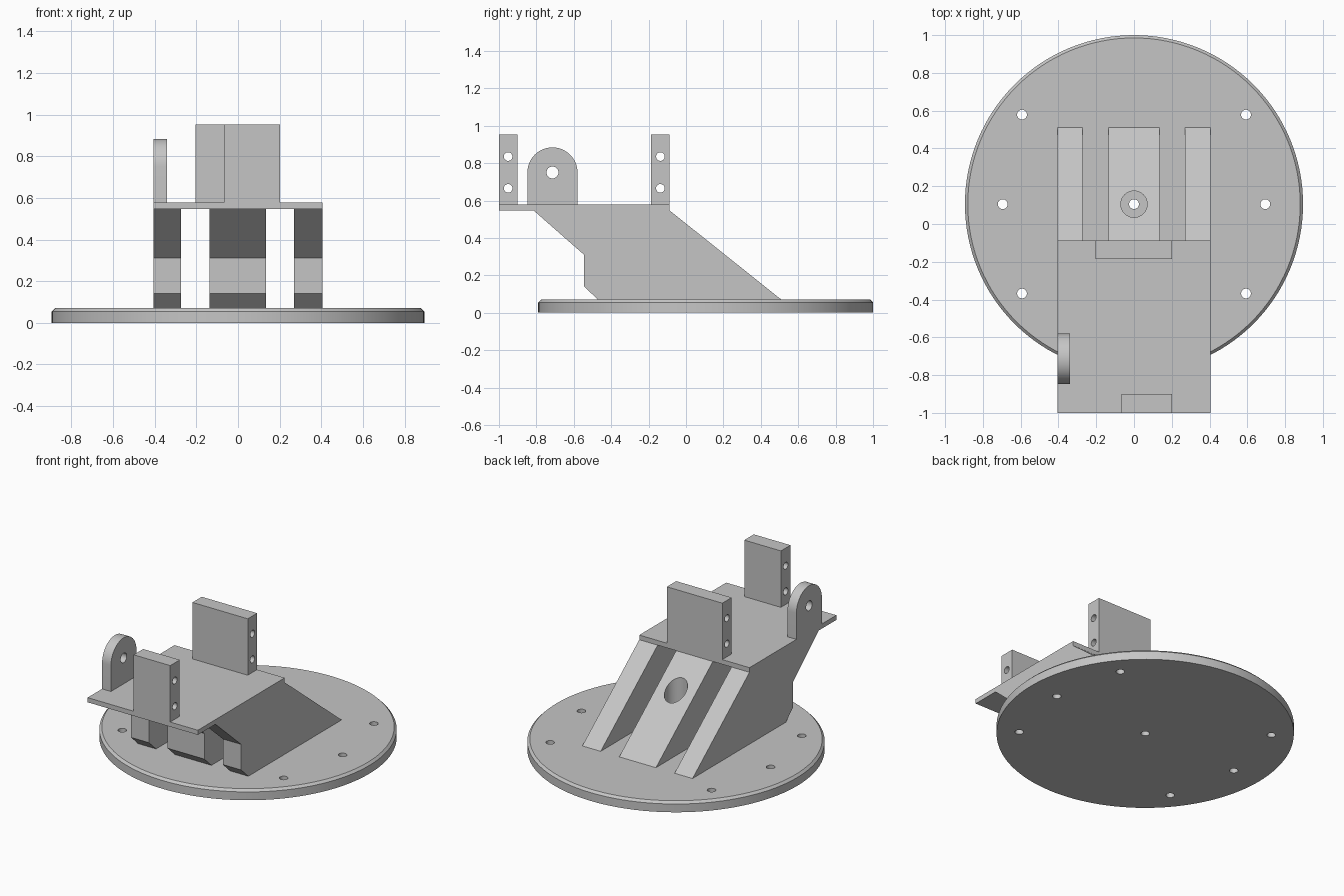
import bpy, bmesh, math
from mathutils import Matrix, Vector

cube = bpy.data.objects.get("Cube")
if cube:
    bpy.data.objects.remove(cube, do_unlink=True)

GREY = (0.56, 0.56, 0.56, 1)
grey = bpy.data.materials.new("light grey")
grey.use_nodes = True
grey.diffuse_color = GREY
grey.node_tree.nodes["Principled BSDF"].inputs["Base Color"].default_value = GREY

BASE_TOP, DECK_LOW, DECK_TOP = 0.07, 0.547, 0.578
AXIS_Y = 0.105            # centre of the round base
HALF = 0.405              # half width of the deck


def make(name, bm):
    bmesh.ops.recalc_face_normals(bm, faces=bm.faces)
    mesh = bpy.data.meshes.new(name)
    bm.to_mesh(mesh)
    bm.free()
    obj = bpy.data.objects.new(name, mesh)
    bpy.context.collection.objects.link(obj)
    mesh.materials.append(grey)
    return obj


def extrude_x(name, profile, x0, x1):
    """Extrude a (y, z) outline from x0 to x1."""
    bm = bmesh.new()
    face = bm.faces.new([bm.verts.new((x0, y, z)) for y, z in profile])
    side = bmesh.ops.extrude_face_region(bm, geom=[face])["geom"]
    bmesh.ops.translate(bm, vec=(x1 - x0, 0, 0),
                        verts=[v for v in side if isinstance(v, bmesh.types.BMVert)])
    return make(name, bm)


def box(name, x0, x1, y0, y1, z0, z1):
    return extrude_x(name, [(y0, z0), (y1, z0), (y1, z1), (y0, z1)], x0, x1)


def drill(obj, holes):
    """Cut round holes given as (centre, radius, length, axis)."""
    bm = bmesh.new()
    for centre, radius, length, axis in holes:
        turn = Matrix.Rotation(math.pi / 2, 4, "Y") if axis == "X" else Matrix()
        bmesh.ops.create_cone(bm, cap_ends=True, segments=32, radius1=radius,
                              radius2=radius, depth=length,
                              matrix=Matrix.Translation(Vector(centre)) @ turn)
    cutter = make("hole_cutter", bm)
    cutter.hide_render = True
    mod = obj.modifiers.new("holes", "BOOLEAN")
    mod.operation, mod.solver, mod.object = "DIFFERENCE", "EXACT", cutter
    graph = bpy.context.evaluated_depsgraph_get()
    obj.data = bpy.data.meshes.new_from_object(obj.evaluated_get(graph))
    obj.modifiers.clear()
    bpy.data.objects.remove(cutter, do_unlink=True)


def smooth(obj):
    bpy.ops.object.select_all(action="DESELECT")
    obj.select_set(True)
    bpy.context.view_layer.objects.active = obj
    bpy.ops.object.shade_smooth_by_angle(angle=math.radians(25))


# Round base with a chamfered rim, bolt holes and a centre hole
bm = bmesh.new()
rings = []
for radius, z in [(0.895, 0), (0.895, 0.055), (0.88, BASE_TOP)]:
    rings.append(bmesh.ops.create_circle(
        bm, segments=128, radius=radius,
        matrix=Matrix.Translation((0, AXIS_Y, z)))["verts"])
for low, high in zip(rings, rings[1:]):
    for i in range(len(low)):
        j = (i + 1) % len(low)
        bm.faces.new((low[i], low[j], high[j], high[i]))
bm.faces.new(rings[0])
bm.faces.new(rings[-1])
base = make("round_base", bm)
spots = [(0, AXIS_Y)]
for side in (-1, 1):
    spots += [(side * 0.695, AXIS_Y), (side * 0.593, 0.579), (side * 0.593, -0.368)]
drill(base, [((x, y, 0.035), 0.026, 0.3, "Z") for x, y in spots])

# Three sloping ribs, the middle one with a wide vertical bore
rib = [(-0.47, BASE_TOP), (-0.545, 0.14), (-0.545, 0.31), (-0.815, DECK_LOW),
       (-0.088, DECK_LOW), (0.51, BASE_TOP)]
right_rib = extrude_x("right_rib", rib, -HALF, -0.273)
middle_rib = extrude_x("middle_rib", rib, -0.136, 0.134)
left_rib = extrude_x("left_rib", rib, 0.27, HALF)
drill(middle_rib, [((0, AXIS_Y, 0.3), 0.07, 0.6, "Z")])

# Flat deck
deck = box("deck", -HALF, HALF, -1, -0.088, DECK_LOW, DECK_TOP)

# Upright blocks with two cross holes each
front_block = box("front_block", -0.067, 0.202, -1, -0.9, DECK_TOP, 0.953)
rear_block = box("rear_block", -0.205, 0.202, -0.186, -0.088, DECK_TOP, 0.953)
for block, y in ((front_block, -0.951), (rear_block, -0.137)):
    drill(block, [((0, y, z), 0.023, 1, "X") for z in (0.665, 0.835)])

# Rounded lug with a pivot hole
LUG_Y, LUG_Z, LUG_R = -0.714, 0.75, 0.134
arch = [(LUG_Y - LUG_R, DECK_TOP), (LUG_Y + LUG_R, DECK_TOP)]
for i in range(33):
    a = math.pi * i / 32
    arch.append((LUG_Y + LUG_R * math.cos(a), LUG_Z + LUG_R * math.sin(a)))
lug = extrude_x("pivot_lug", arch, -HALF, -0.34)
drill(lug, [((-0.37, LUG_Y, LUG_Z), 0.032, 0.3, "X")])

for obj in (base, right_rib, middle_rib, left_rib, deck, front_block, rear_block, lug):
    smooth(obj)
